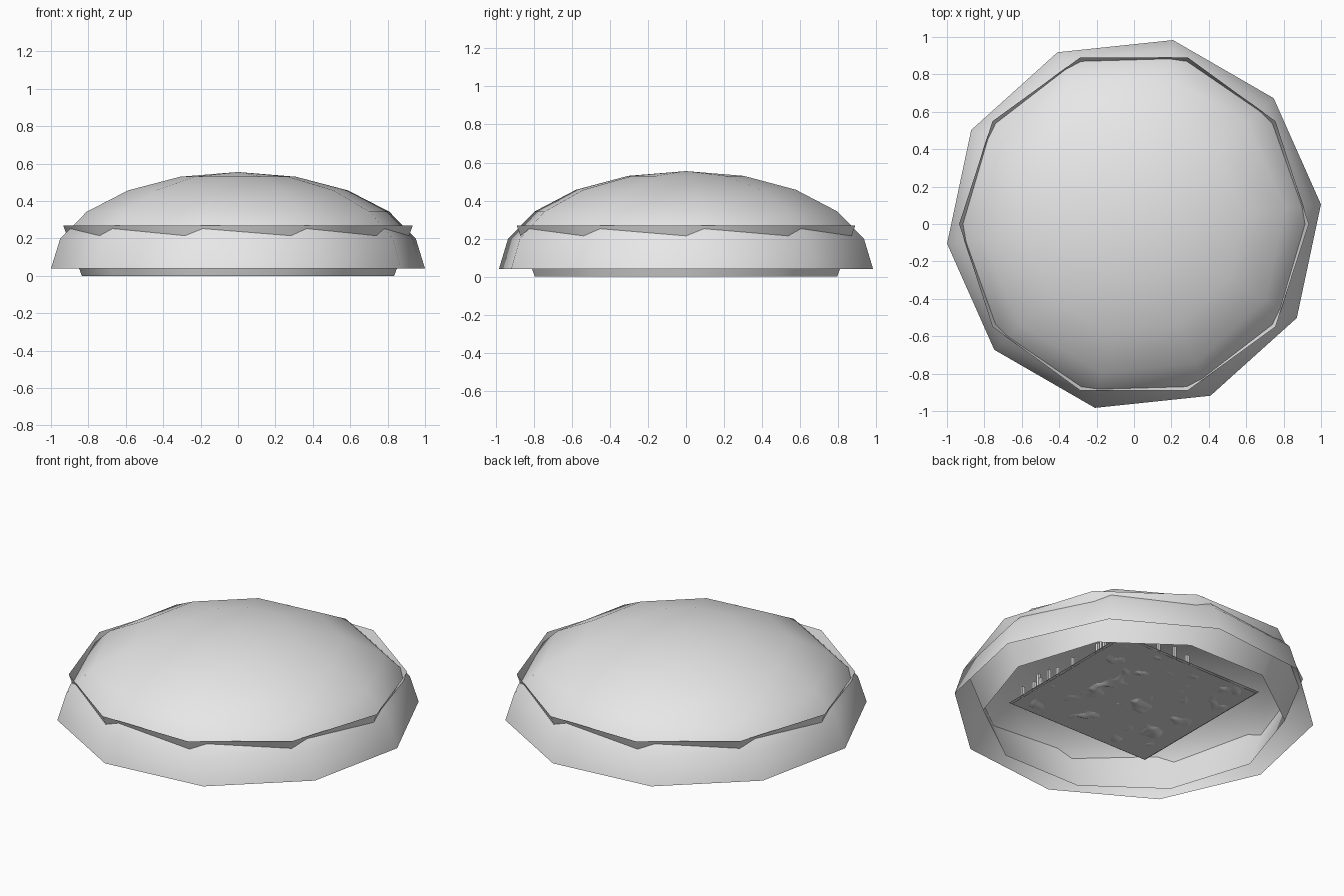
import bpy, bmesh, math, random
from mathutils import Vector, noise

if "Cube" in bpy.data.objects:
    bpy.data.objects.remove(bpy.data.objects["Cube"])

random.seed(4)
SIDES = 10

grey = bpy.data.materials.new("plain grey")
grey.diffuse_color = (0.8, 0.8, 0.8, 1)
grey.use_nodes = True
grey.node_tree.nodes["Principled BSDF"].inputs["Base Color"].default_value = grey.diffuse_color


def finish(name, bm, smooth=True):
    mesh = bpy.data.meshes.new(name)
    bm.to_mesh(mesh)
    bm.free()
    mesh.materials.append(grey)
    for p in mesh.polygons:
        p.use_smooth = smooth
    obj = bpy.data.objects.new(name, mesh)
    bpy.context.collection.objects.link(obj)
    return obj


def lathe(name, profile, turn, apex=None):
    """Open ten-sided shell through (radius, z) rings listed bottom to top."""
    bm = bmesh.new()
    rings = []
    for r, z in profile:
        angles = [turn + math.tau * i / SIDES for i in range(SIDES)]
        rings.append([bm.verts.new((r * math.cos(a), r * math.sin(a), z)) for a in angles])
    for low, high in zip(rings, rings[1:]):
        for i in range(SIDES):
            j = (i + 1) % SIDES
            bm.faces.new((low[i], low[j], high[j], high[i]))
    if apex is not None:
        tip = bm.verts.new((0, 0, apex))
        for i in range(SIDES):
            bm.faces.new((rings[-1][i], rings[-1][(i + 1) % SIDES], tip))
    return finish(name, bm)


# Flattened half-sphere cover
steps = [math.radians(a) for a in (90, 72, 54, 36, 18)]
lathe("dome", [(1.005 * math.sin(a), 0.04 + 0.515 * math.cos(a)) for a in steps],
      math.radians(6), apex=0.555)

# Flared open ring that pokes through the dome
lathe("flared_ring", [(0.835, 0.0), (0.935, 0.27)], 0)

# Rough square ground under the dome
HALF = 0.49
bm = bmesh.new()
bmesh.ops.create_grid(bm, x_segments=60, y_segments=60, size=HALF)
for v in bm.verts:
    p = Vector((v.co.x * 7, v.co.y * 7, 0))
    n = noise.noise(p) + 0.6 * noise.noise(p * 2.7)
    edge = min(1, (HALF - max(abs(v.co.x), abs(v.co.y))) / 0.06)
    v.co.z = 0.115 + 0.025 * n * edge
finish("rough_ground", bm)

# Flat slab partly covering the ground's hollows
bm = bmesh.new()
bmesh.ops.create_grid(bm, x_segments=1, y_segments=1, size=HALF - 0.01)
for v in bm.verts:
    v.co.z = 0.108
finish("ground_slab", bm, False)

# Small posts rising along two edges of the ground
bm = bmesh.new()
for i in range(16):
    along = random.uniform(-0.45, 0.47)
    x, y = (0.475, along) if i < 11 else (abs(along), 0.475)
    h = random.uniform(0.05, 0.09)
    made = bmesh.ops.create_cube(bm, size=1)["verts"]
    for v in made:
        v.co = Vector((x + v.co.x * 0.016, y + v.co.y * 0.016, 0.11 + (v.co.z + 0.5) * h))
finish("edge_posts", bm, False)
